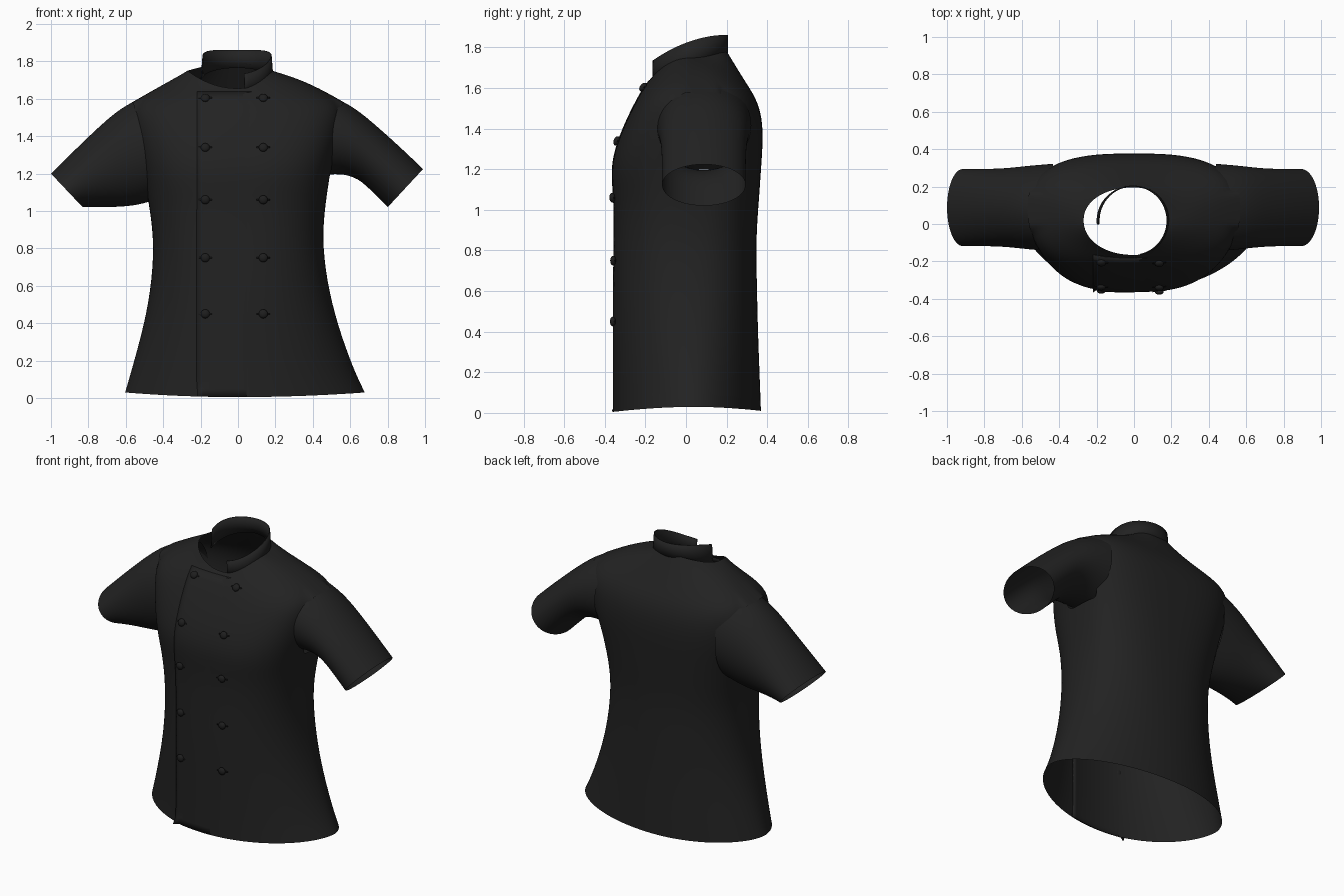
import bpy, bmesh, math
from mathutils import Vector
from mathutils.bvhtree import BVHTree

if "Cube" in bpy.data.objects:
    bpy.data.objects.remove(bpy.data.objects["Cube"], do_unlink=True)


def material(name, value):
    mat = bpy.data.materials.new(name)
    mat.use_nodes = True
    mat.diffuse_color = (value, value, value, 1)
    mat.node_tree.nodes["Principled BSDF"].inputs["Base Color"].default_value = (value, value, value, 1)
    return mat


cloth = material("black cloth", 0.016)
button_black = material("button black", 0.013)


def make_object(name, bm, mat, subdivide=0, thickness=0):
    mesh = bpy.data.meshes.new(name)
    bm.to_mesh(mesh)
    bm.free()
    obj = bpy.data.objects.new(name, mesh)
    bpy.context.collection.objects.link(obj)
    mesh.materials.append(mat)
    if subdivide:
        sub = obj.modifiers.new("smooth", "SUBSURF")
        sub.levels = sub.render_levels = subdivide
    if thickness:
        solid = obj.modifiers.new("thickness", "SOLIDIFY")
        solid.thickness = thickness
        solid.offset = 0
    bpy.ops.object.select_all(action="DESELECT")
    obj.select_set(True)
    bpy.context.view_layer.objects.active = obj
    bpy.ops.object.shade_smooth_by_angle(angle=math.radians(40))
    return obj


def loft(rings, closed=True):
    """Join successive rows of points with quads."""
    bm = bmesh.new()
    rows = [[bm.verts.new(p) for p in ring] for ring in rings]
    count = len(rows[0])
    for low, high in zip(rows, rows[1:]):
        for i in range(count if closed else count - 1):
            j = (i + 1) % count
            bm.faces.new((low[i], low[j], high[j], high[i]))
    return bm


def torso_ring(right, left, front, back, z_front, z_side, z_back, mid, power, count=48):
    points = []
    for i in range(count):
        a = math.tau * i / count
        c, s = math.cos(a), math.sin(a)
        depth, z_end = (back, z_back) if s > 0 else (front, z_front)
        x = math.copysign(abs(c) ** min(power, 1), c) * (left if c > 0 else right)
        y = mid + (depth - mid) * abs(s) ** power
        points.append((x, y, z_side + (z_end - z_side) * s * s))
    return points


# Torso: right and left half widths, front and back depth, heights, middle, roundness
torso_rings = [
    (.605, .68, -.36, .37, .005, .03, .01, .04, 1.1),
    (.57, .62, -.36, .365, .15, .15, .15, .04, 1.05),
    (.50, .53, -.36, .355, .40, .40, .40, .03, .95),
    (.46, .475, -.36, .35, .63, .63, .63, .03, .88),
    (.45, .45, -.355, .345, .86, .86, .86, .03, .82),
    (.48, .47, -.355, .36, 1.05, 1.05, 1.05, .05, .78),
    (.50, .49, -.372, .37, 1.20, 1.18, 1.20, .06, .72),
    (.53, .53, -.345, .38, 1.32, 1.32, 1.34, .08, .7),
    (.56, .56, -.295, .375, 1.44, 1.46, 1.46, .09, .7),
    (.57, .57, -.245, .345, 1.54, 1.58, 1.55, .09, .75),
    (.43, .43, -.205, .30, 1.61, 1.66, 1.62, .08, .85),
    (.33, .30, -.18, .25, 1.64, 1.715, 1.70, .05, .9),
    (.27, .182, -.166, .196, 1.655, 1.75, 1.79, .02, .95),
]
body = loft([torso_ring(*r) for r in torso_rings])
torso = make_object("torso", body.copy(), cloth, 2)

# Find the closed surface so that details can lie on it
surface = BVHTree.FromObject(torso, bpy.context.evaluated_depsgraph_get())


def on_front(x, z, lift):
    hit = surface.ray_cast(Vector((x, -1, z)), Vector((0, 1, 0)))[0]
    return Vector((x, (hit.y if hit else -.36) - lift, z))


# Open the armholes
def in_armhole(face):
    p = face.calc_center_median()
    return abs(p.x) > .4 and ((p.y - .088) / .2) ** 2 + ((p.z - 1.38) / .17) ** 2 < 1


bmesh.ops.delete(body, geom=[f for f in body.faces if in_armhole(f)], context="FACES")
body.to_mesh(torso.data)
body.free()
torso.data.shade_smooth()

# Sleeves: top x, top z, bottom x, bottom z, half depth
left_rings = [(.43, 1.64, .45, 1.19, .235), (.59, 1.58, .54, 1.20, .225),
              (.72, 1.475, .64, 1.18, .21), (.87, 1.34, .73, 1.09, .207),
              (.99, 1.225, .80, 1.02, .207)]
right_rings = [(-.43, 1.64, -.44, 1.06, .235), (-.60, 1.575, -.53, 1.03, .225),
               (-.73, 1.465, -.64, 1.02, .21), (-.87, 1.33, -.75, 1.02, .207),
               (-1.0, 1.20, -.83, 1.02, .207)]


def sleeve(name, rings, count=32):
    rows = []
    for tx, tz, bx, bz, depth in rings:
        row = []
        for i in range(count):
            a = math.tau * i / count
            t = (1 + math.cos(a)) / 2
            row.append((bx + (tx - bx) * t, .088 + depth * math.sin(a), bz + (tz - bz) * t))
        rows.append(row)
    bm = loft(rows)
    bmesh.ops.recalc_face_normals(bm, faces=bm.faces)
    return make_object(name, bm, cloth, 2)


sleeve("left_sleeve", left_rings)
sleeve("right_sleeve", right_rings)

# Standing collar, open at the right front
collar_rows = []
for level in (0, 0.5, 1):
    row = []
    for i in range(41):
        a = math.radians(-78 + 264 * i / 40)
        y = .018 + .185 * math.sin(a)
        fall = (.203 - y) / .37
        bottom, top = 1.765 - .125 * fall, 1.862 - .13 * fall ** 2
        row.append((-.005 + (.192 - .01 * level) * math.cos(a), y, bottom + (top - bottom) * level))
    collar_rows.append(row)
make_object("collar", loft(collar_rows, closed=False), cloth, thickness=.006)

# Overlapping front panel, raised along its right edge and sinking into the left side
panel_rows = [[on_front(-.22 + .42 * i / 12, .008 + 1.63 * k / 40, .004 - .01 * i / 12) for i in range(13)]
              for k in range(41)]
make_object("front_panel", loft(panel_rows, closed=False), cloth, thickness=.005)

# Two columns of buttons, each with a buttonhole bar
for column, x, side in (("right", -.175, -1), ("left", .135, 1)):
    for number, z in enumerate((.45, .75, 1.06, 1.34, 1.605)):
        centre = on_front(x, z, .012)
        slope = on_front(x, z + .02, 0) - on_front(x, z - .02, 0)
        normal = Vector((0, -slope.z, slope.y))
        rotation = Vector((0, 0, 1)).rotation_difference(normal).to_matrix().to_4x4()
        bm = bmesh.new()
        bmesh.ops.create_uvsphere(bm, u_segments=16, v_segments=8, radius=.024)
        bmesh.ops.scale(bm, verts=bm.verts, vec=(1, 1, .6))
        bmesh.ops.transform(bm, matrix=rotation, verts=bm.verts)
        bmesh.ops.translate(bm, verts=bm.verts, vec=centre)
        make_object(f"{column}_button_{number + 1}", bm, button_black)
        bar = [[on_front(x + side * dx, z + dz, .008) for dx in (-.035, .035)] for dz in (-.003, .003)]
        make_object(f"{column}_buttonhole_{number + 1}", loft(bar, closed=False), button_black, thickness=.004)
